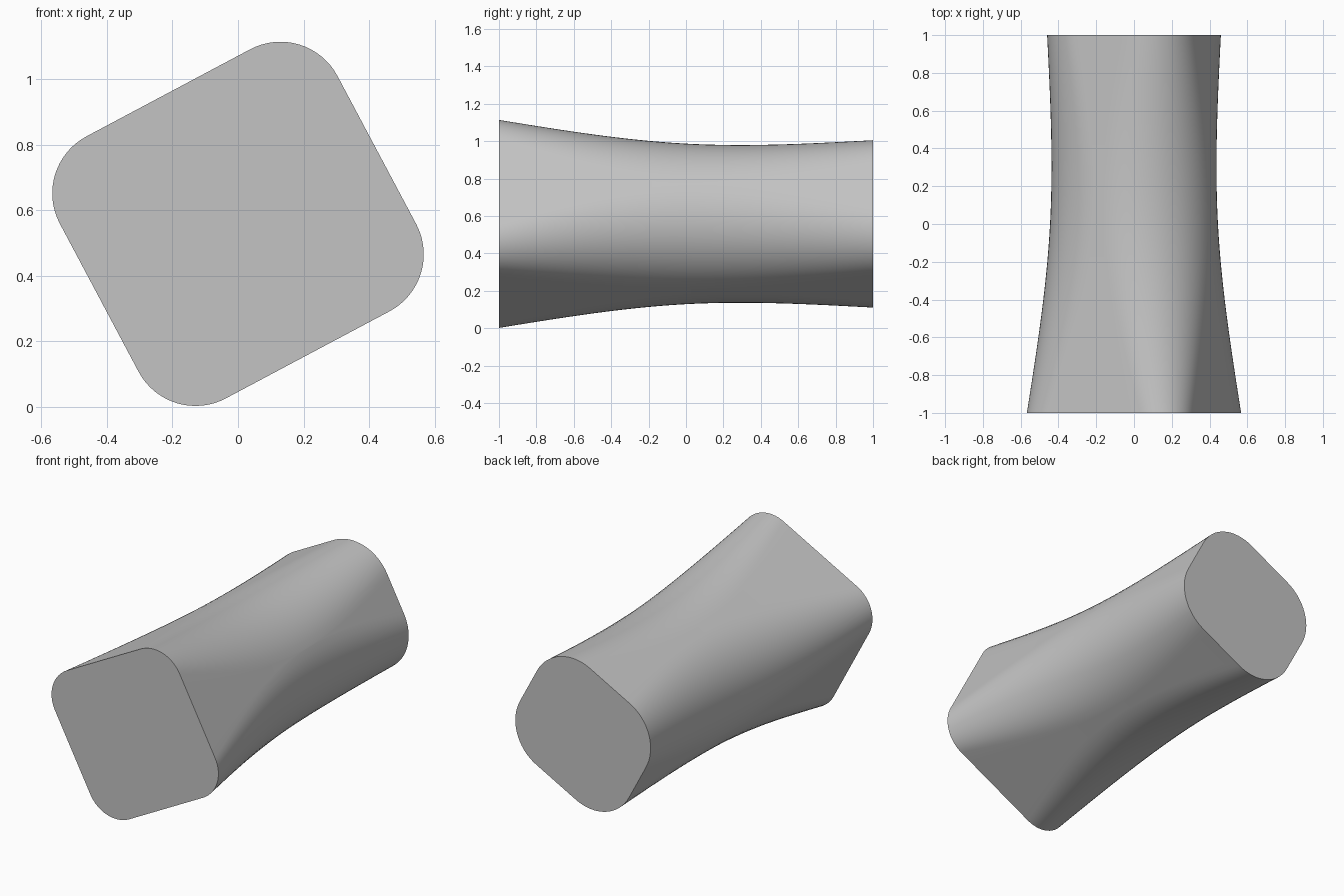
import bpy
import bmesh
import math
from mathutils import Vector

cube = bpy.data.objects.get("Cube")
if cube:
    bpy.data.objects.remove(cube, do_unlink=True)

TILT = math.radians(28)
CENTRE_Z = 0.558
RINGS = 48          # cross-sections along the length
ARC_STEPS = 16      # segments in each rounded corner
FLAT_STEPS = 8      # segments along each straight side

# Half width, half height and corner radius of the three guiding sections
front = Vector((0.48, 0.453, 0.197))
middle = Vector((0.447, 0.41, 0.405))
back = Vector((0.42, 0.39, 0.267))


def section_at(y):
    """Blend the sections with a natural cubic spline, y from -1 to 1."""
    bend = (front - 2 * middle + back) * 1.5
    slope = (back - front) / 2
    return middle + slope * y + bend * (y * y / 2 - abs(y) ** 3 / 6)


def rounded_rectangle(half_w, half_h, radius):
    """Points around a rounded rectangle, the same count for every section."""
    points = []
    for corner, (sx, sz) in enumerate(((1, 1), (-1, 1), (-1, -1), (1, -1))):
        cx, cz = sx * (half_w - radius), sz * (half_h - radius)
        for i in range(ARC_STEPS + 1):
            a = math.pi / 2 * (corner + i / ARC_STEPS)
            points.append(Vector((cx + radius * math.cos(a), cz + radius * math.sin(a))))
        # straight side up to the next corner
        end = points[-1].copy()
        if corner % 2 == 0:
            nxt = Vector((-cx, end.y))
        else:
            nxt = Vector((end.x, -cz))
        points += [end.lerp(nxt, i / FLAT_STEPS) for i in range(1, FLAT_STEPS)]
    return points


# Lofted body
bm = bmesh.new()
rings = []
for k in range(RINGS + 1):
    y = -1 + 2 * k / RINGS
    ring = []
    for p in rounded_rectangle(*section_at(y)):
        x = p.x * math.cos(TILT) - p.y * math.sin(TILT)
        z = p.x * math.sin(TILT) + p.y * math.cos(TILT)
        ring.append(bm.verts.new((x, y, z + CENTRE_Z)))
    rings.append(ring)

for a, b in zip(rings, rings[1:]):
    for i in range(len(a)):
        j = (i + 1) % len(a)
        bm.faces.new((a[i], a[j], b[j], b[i]))

# Flat end caps
bm.faces.new(rings[0])
bm.faces.new(rings[-1])
bmesh.ops.recalc_face_normals(bm, faces=bm.faces)

mesh = bpy.data.meshes.new("lofted_body")
bm.to_mesh(mesh)
bm.free()
body = bpy.data.objects.new("lofted_body", mesh)
bpy.context.collection.objects.link(body)

# Plain grey material
grey = bpy.data.materials.new("light_grey")
grey.use_nodes = True
colour = (0.55, 0.55, 0.55, 1)
grey.diffuse_color = colour
grey.node_tree.nodes["Principled BSDF"].inputs["Base Color"].default_value = colour
mesh.materials.append(grey)

# Smooth sides with crisp cap edges
bpy.ops.object.select_all(action="DESELECT")
body.select_set(True)
bpy.context.view_layer.objects.active = body
bpy.ops.object.shade_smooth_by_angle(angle=math.radians(30))
